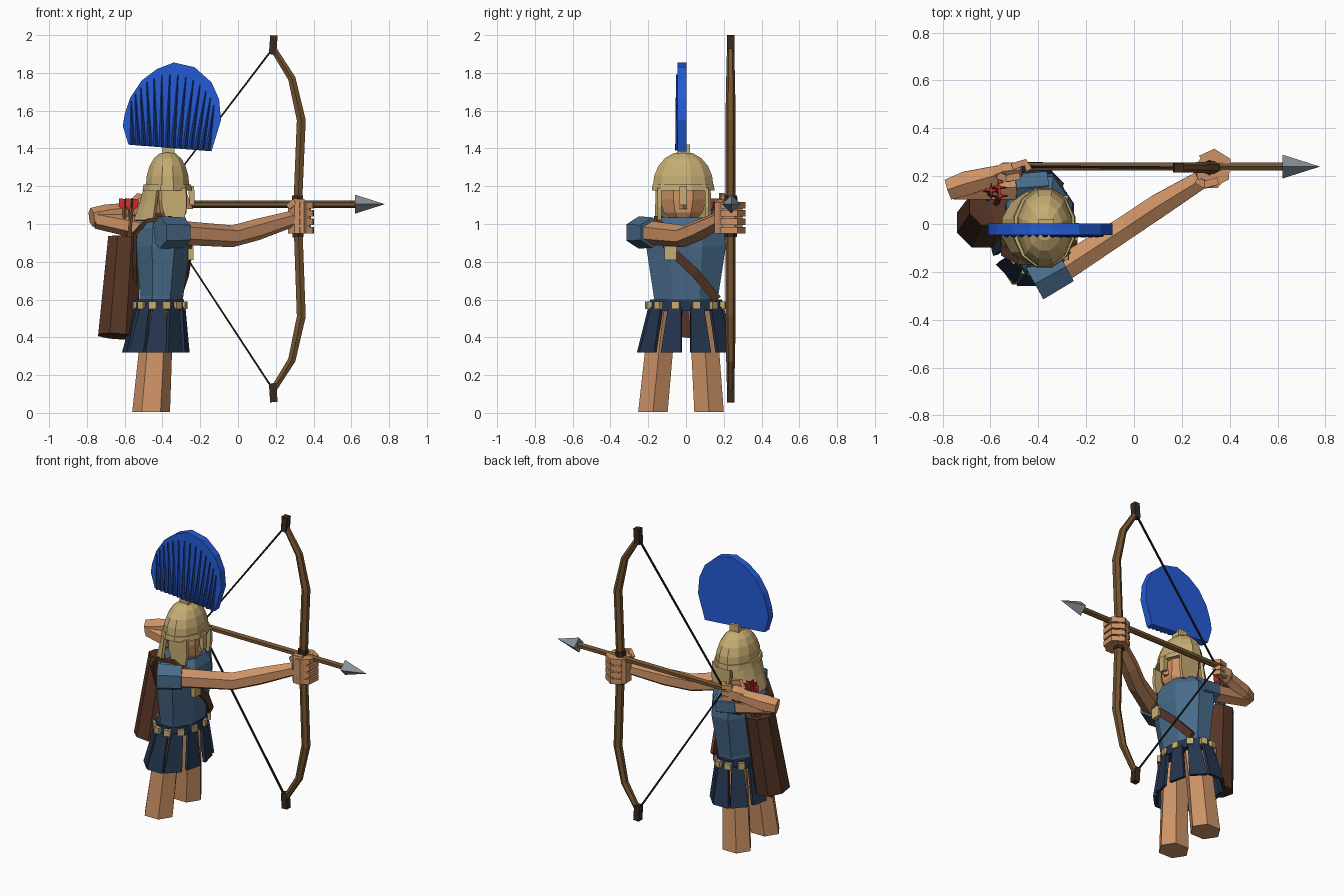
import bpy, bmesh
from math import sin, cos, pi, radians
from mathutils import Vector as V

if "Cube" in bpy.data.objects:
    bpy.data.objects.remove(bpy.data.objects["Cube"])

COL = dict(skin=(.80, .57, .40), tunic=(.29, .42, .54), navy=(.16, .22, .31), tan=(.77, .67, .45),
           crest=(.16, .36, .84), crest_dark=(.14, .26, .55), leather=(.34, .22, .16), wood=(.45, .33, .20),
           dark=(.24, .18, .13), string=(.12, .12, .12), steel=(.53, .57, .60), red=(.80, .18, .18))
MATS = {}
for k, c in COL.items():
    MATS[k] = bpy.data.materials.new(k)
    MATS[k].diffuse_color = [v ** 2.2 for v in c] + [1]


def loft(name, rings, mat, closed=True):
    """Skin a list of equal rings; closed rings are capped."""
    bm = bmesh.new()
    vs = [[bm.verts.new(p) for p in r] for r in rings]
    n = len(vs[0])
    for a, b in zip(vs, vs[1:]):
        for i in range(n if closed else n - 1):
            j = (i + 1) % n
            bm.faces.new((a[i], a[j], b[j], b[i]))
    if closed:
        bm.faces.new(vs[0])
        bm.faces.new(vs[-1])
    bmesh.ops.remove_doubles(bm, verts=bm.verts, dist=1e-5)
    bmesh.ops.recalc_face_normals(bm, faces=bm.faces)
    me = bpy.data.meshes.new(name)
    bm.to_mesh(me)
    bm.free()
    ob = bpy.data.objects.new(name, me)
    bpy.context.collection.objects.link(ob)
    me.materials.append(MATS[mat])
    return ob


def tube(name, pts, radii, mat, n=6, w=1, h=1, up=(0, 0, 1), phase=.5):
    """n-sided tube along points; w and h scale the section sideways and upward."""
    pts = [V(p) for p in pts]
    if not isinstance(radii, (list, tuple)):
        radii = [radii] * len(pts)
    rings = []
    for i, p in enumerate(pts):
        t = (pts[min(i + 1, len(pts) - 1)] - pts[max(i - 1, 0)]).normalized()
        u = t.cross(V(up)).normalized()
        v = u.cross(t)
        ang = [2 * pi * (k + phase) / n for k in range(n)]
        rings.append([p + radii[i] * (u * w * cos(a) + v * h * sin(a)) for a in ang])
    return loft(name, rings, mat)


def stack(name, levels, mat, n=8, phase=.5):
    """Upright body from levels (cx, cy, z, rx, ry)."""
    ang = [2 * pi * (k + phase) / n for k in range(n)]
    return loft(name, [[(x + rx * cos(a), y + ry * sin(a), z) for a in ang]
                       for x, y, z, rx, ry in levels], mat)


def prism(name, profile, y0, y1, mat):
    return loft(name, [[(x, y, z) for x, z in profile] for y in (y0, y1)], mat)


def box(name, x0, x1, y0, y1, z0, z1, mat):
    return prism(name, [(x0, z0), (x1, z0), (x1, z1), (x0, z1)], y0, y1, mat)


# legs
for side, y0, y1 in (("right", -.175, -.14), ("left", .122, .10)):
    stack(side + "_leg", [(-.46, y0, 0.005, .10, .09), (-.435, y1, .36, .087, .085),
                          (-.41, y1 * .8, .58, .08, .08)], "skin", 6, 0)

# tunic and belt
CX = -.415
stack("tunic", [(CX, 0, .54, .125, .18), (-.405, 0, .62, .125, .185), (-.395, 0, .88, .155, .228),
                (-.395, 0, .98, .15, .215), (-.39, 0, 1.035, .12, .155)], "tunic")
stack("belt", [(CX, 0, .54, .136, .203), (CX, 0, .60, .134, .198)], "navy", 12)
for k in range(12):
    a = radians(15 + 30 * k)
    p = V((CX + .130 * cos(a), .203 * sin(a), .57))
    d = V((cos(a), sin(a), 0))
    tube("belt_stud", [p - d * .012, p + d * .016], .029, "tan", 4)

# skirt strips
for k in range(10):
    a = radians(18 + 36 * k)
    d = V((cos(a) / .14, sin(a) / .2, 0)).normalized()
    t = V((-d.y, d.x, 0))
    top = V((CX + .125 * cos(a), .19 * sin(a), .56))
    low = V((CX - .02 + .165 * cos(a), .25 * sin(a), .32))
    loft("skirt_strip", [[c - t * w - d * .01, c + t * w - d * .01, c + t * w + d * .01, c - t * w + d * .01]
                         for c, w in ((top, .036), (low, .055))], "navy")

# neck, head and nose
HX, HY = -.375, -.015
stack("neck", [(-.39, HY, .98, .065, .07), (-.385, HY, 1.08, .065, .07)], "skin", 6)
stack("head", [(-.35, HY, 1.005, .05, .055), (-.37, HY, 1.06, .105, .11),
               (HX, HY, 1.13, .115, .135), (HX, HY, 1.24, .11, .135)], "skin")
loft("nose", [[(-.28, HY - .01, 1.16), (-.28, HY + .01, 1.16), (-.27, HY, 1.16)],
              [(-.28, HY - .025, 1.08), (-.28, HY + .025, 1.08), (-.238, HY, 1.08)]], "skin")

# helmet
stack("helmet_dome", [(HX + .002, HY, 1.2 + .183 * sin(t), .119 * cos(t) ** .88, .166 * cos(t) ** .95)
                      for t in [radians(18 * i) for i in range(5)] + [radians(89.99)]], "tan", 12)
stack("helmet_rim", [(HX, HY, 1.178, .135, .172), (HX, HY, 1.21, .130, .168)], "tan", 12)
arc = [radians(115 + 130 * i / 5) for i in range(6)]
guard = loft("neck_guard", [[(HX + rx * cos(a), HY + ry * sin(a), z) for a in arc]
                            for rx, ry, z in ((.125, .16, 1.2), (.15, .163, 1.11), (.182, .165, 1.02))],
             "tan", False)
guard.modifiers.new("thickness", "SOLIDIFY").thickness = .018
for s in (-1, 1):
    prism("cheek_guard", [(-.41, 1.19), (-.275, 1.19), (-.272, 1.09), (-.285, 1.02), (-.38, 1.02), (-.405, 1.1)],
          HY + s * .115, HY + s * .135, "tan")
prism("nose_guard", [(-.265, 1.2), (-.232, 1.2), (-.23, 1.1), (-.255, 1.1)], HY - .02, HY + .02, "tan")

# crest: holder, fan slab and tapered ribs on one face
box("crest_holder", -.40, -.335, -.045, .02, 1.35, 1.42, "tan")
fan = [(-.58, 1.42), (-.61, 1.52), (-.60, 1.58), (-.57, 1.67), (-.51, 1.76), (-.43, 1.82), (-.34, 1.855),
       (-.23, 1.83), (-.14, 1.75), (-.10, 1.66), (-.09, 1.55), (-.14, 1.385)]
prism("crest_fan", fan, -.046, .002, "crest")
for i in range(14):
    f = (i + .5) / 14
    base = V((-.575 + .43 * f, -.045, 1.42 - .033 * f))
    a = radians(162 - 150 * f)
    tip = base.lerp(V((-.35 + .235 * cos(a), -.045, 1.57 + .25 * sin(a))), .93)
    loft("crest_rib", [[c + V((-w, 0, 0)), c + V((w, 0, 0)), c + V((0, -h, 0))]
                       for c, w, h in ((base, .014, .012), (tip, .003, .008))], "crest_dark")

# bow arm
tube("bow_arm_sleeve", [(-.415, -.25, .955), (-.285, -.178, .955)], [.086, .08], "tunic")
tube("bow_arm", [(-.33, -.208, .955), (-.03, -.012, .935), (.10, .075, .97), (.28, .185, 1.025)],
     [.064, .058, .057, .044], "skin")
stack("bow_palm", [(.325, .225, .95, .066, .08), (.325, .225, 1.115, .066, .08)], "skin", 8)
for z in (.968, 1.012, 1.056, 1.1):
    tube("bow_finger", [(.32, .165, z), (.382, .195, z), (.388, .265, z), (.335, .298, z), (.28, .27, z)],
         .024, "skin", 4)
tube("bow_thumb", [(.27, .18, 1.09), (.30, .165, 1.12), (.35, .18, 1.115)], .022, "skin", 4)

# drawing arm
tube("draw_arm_sleeve", [(-.365, .16, .955), (-.50, .15, .975)], [.07, .068], "tunic")
tube("draw_upper_arm", [(-.46, .155, .965), (-.75, .145, 1.025)], [.06, .05], "skin")
tube("draw_forearm", [(-.775, .145, 1.035), (-.70, .17, 1.045), (-.56, .208, 1.07)], [.05, .058, .044], "skin")
tube("draw_palm", [(-.58, .205, 1.07), (-.54, .222, 1.08), (-.47, .228, 1.085)], [.045, .058, .048], "skin", 6, .7)
for z in (1.05, 1.083, 1.125):
    tube("draw_finger", [(-.51, .24, z), (-.455, .258, z), (-.438, .225, z)], .02, "skin", 4)
tube("draw_thumb", [(-.56, .20, 1.11), (-.53, .19, 1.15), (-.48, .20, 1.14)], .02, "skin", 4)

# bow, tips and string
BY = .236
limb = [(.185, 1.93), (.285, 1.77), (.335, 1.55), (.315, 1.07), (.335, .51), (.285, .28), (.185, .12)]
tube("bow", [(x, BY, z) for x, z in limb], [.024, .029, .034, .033, .034, .029, .024], "wood", 6, .8, .8, (0, 1, 0))
for z, s in ((1.948, 1), (.107, -1)):
    tube("bow_tip", [(.183, BY, z - s * .05), (.19, BY, z + s * .05)], .031, "dark", 4, .9, .9, (0, 1, 0))
tube("bow_grip", [(.318, BY, .93), (.315, BY, 1.15)], .033, "dark", 6, up=(0, 1, 0))
tube("bow_string", [(.185, BY, 1.93), (-.45, .24, 1.095), (.185, BY, .125)], .007, "string", 4, up=(0, 1, 0))

# nocked arrow
tube("arrow_shaft", [(-.46, .24, 1.105), (.63, .24, 1.105)], .02, "wood")
tube("arrow_head", [(.62, .24, 1.105), (.778, .24, 1.105)], [.05, 1e-7], "steel", 4, phase=0)

# quiver with spare arrows
qb, qt = V((-.637, .005, .405)), V((-.60, .08, .925))
ax = (qt - qb).normalized()
tube("quiver", [qb, qt, qt - ax * .03], [.112, .095, .075], "leather", 8, up=(0, 1, 0))
for dx, dy in ((-.01, .03), (.025, .01), (.02, .045)):
    p = qt + V((dx, dy, 0))
    tube("spare_arrow", [p - ax * .1, p + ax * .2], .012, "wood", 6, up=(0, 1, 0))
    for w, h in ((1, .15), (.15, 1)):
        tube("fletching", [p + ax * .15, p + ax * .17, p + ax * .21], [.012, .034, .034], "red",
             4, w, h, (0, 1, 0), 0)

# shoulder strap and buckle
strap = [(-.315, .165, .60), (-.268, .05, .74), (-.248, -.09, .87), (-.268, -.14, .98), (-.36, -.145, 1.035),
         (-.48, -.145, 1.02), (-.548, -.11, .95), (-.55, -.05, .80), (-.545, .03, .66)]
rings = []
for i, p in enumerate(strap):
    p = V(p)
    t = (V(strap[min(i + 1, 8)]) - V(strap[max(i - 1, 0)])).normalized()
    o = V((p.x + .395, 0, max(0, p.z - .95) * 2)).normalized()
    s = t.cross(o).normalized()
    rings.append([p + s * .024 - o * .012, p + s * .024 + o * .008, p - s * .024 + o * .008, p - s * .024 - o * .012])
loft("quiver_strap", rings, "leather")
box("strap_buckle", -.266, -.236, -.115, -.05, .81, .88, "tan")

for m in bpy.data.materials:
    if m.users and not m.is_grease_pencil:
        m.use_nodes = True
        m.node_tree.nodes["Principled BSDF"].inputs["Base Color"].default_value = m.diffuse_color
